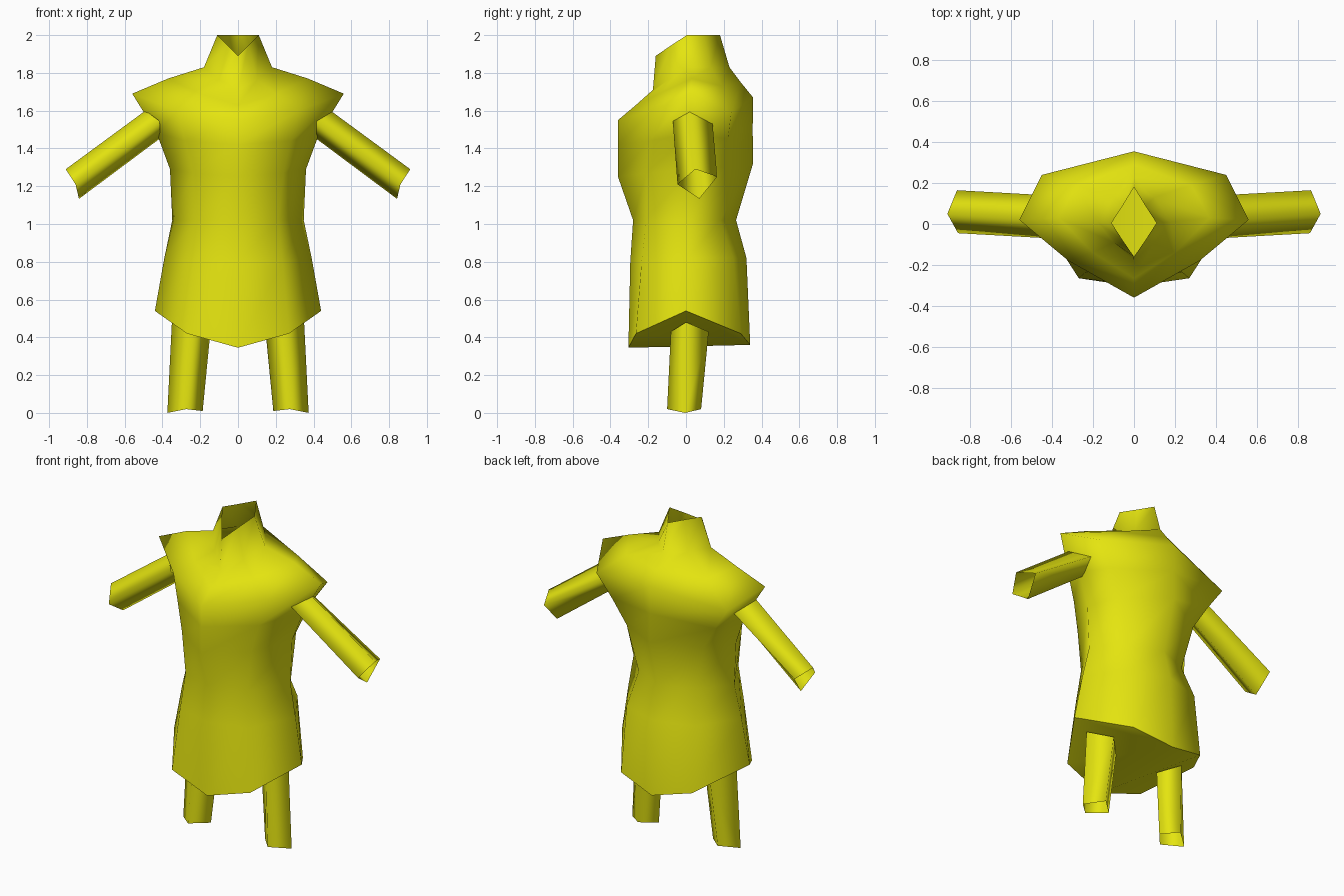
import bpy, bmesh

if "Cube" in bpy.data.objects:
    bpy.data.objects.remove(bpy.data.objects["Cube"])

yellow = bpy.data.materials.new("yellow")
yellow.diffuse_color = (0.78, 0.78, 0.005, 1)
yellow.use_nodes = True
yellow.node_tree.nodes["Principled BSDF"].inputs["Base Color"].default_value = yellow.diffuse_color


def loft(name, rings, closed_start=False):
    """Skin rings of points into a smooth open tube, optionally closing the first ring."""
    bm = bmesh.new()
    loops = [[bm.verts.new(p) for p in ring] for ring in rings]
    n = len(loops[0])
    for a, b in zip(loops, loops[1:]):
        for i in range(n):
            j = (i + 1) % n
            bm.faces.new((a[i], a[j], b[j], b[i]))
    if closed_start:
        # cap folds along its front-to-back line
        first, h = loops[0], n // 2
        bm.faces.new(first[:h + 1])
        bm.faces.new(first[h:] + first[:1])
    bmesh.ops.recalc_face_normals(bm, faces=bm.faces)
    for f in bm.faces:
        f.smooth = True
    if closed_start:
        # crisp hem edge
        for i in range(n):
            bm.edges.get((loops[0][i], loops[0][(i + 1) % n])).smooth = False
    me = bpy.data.meshes.new(name)
    bm.to_mesh(me)
    bm.free()
    me.materials.append(yellow)
    ob = bpy.data.objects.new(name, me)
    bpy.context.collection.objects.link(ob)
    return ob


def full_ring(half):
    """Front-to-back half ring completed by mirroring across x."""
    return half + [(-x, y, z) for x, y, z in half[-2:0:-1]]


# Torso: front, front corner, side, back corner, back; hem up to open collar
torso = [
    [(0, -.305, .345), (.27, -.265, .42), (.44, 0, .54), (.245, .29, .42), (0, .34, .36)],
    [(0, -.295, .80), (.235, -.235, .80), (.39, .01, .82), (.235, .25, .82), (0, .32, .82)],
    [(0, -.28, 1.02), (.215, -.21, 1.02), (.348, .02, 1.02), (.20, .18, 1.02), (0, .265, 1.02)],
    [(0, -.36, 1.25), (.24, -.21, 1.27), (.36, .02, 1.29), (.265, .205, 1.30), (0, .355, 1.32)],
    [(0, -.36, 1.42), (.28, -.195, 1.44), (.43, .03, 1.48), (.355, .222, 1.45), (0, .353, 1.50)],
    [(0, -.36, 1.55), (.32, -.18, 1.60), (.56, .02, 1.69), (.45, .24, 1.59), (0, .355, 1.67)],
    [(0, -.265, 1.63), (.20, -.14, 1.69), (.37, .03, 1.77), (.28, .19, 1.73), (0, .29, 1.75)],
    [(0, -.175, 1.71), (.10, -.09, 1.765), (.18, .01, 1.83), (.10, .13, 1.83), (0, .23, 1.83)],
    [(0, -.16, 1.89), (.055, -.08, 1.945), (.11, .005, 2), (.055, .09, 2), (0, .18, 2)],
]
loft("tunic_torso", [full_ring(r) for r in torso], closed_start=True)

# Limbs: four-sided open sleeves and trouser legs, mirrored
arm = [
    [(.49, .02, 1.60), (.415, -.07, 1.545), (.41, .04, 1.455), (.42, .14, 1.54)],
    [(.912, .05, 1.29), (.86, -.045, 1.21), (.842, .07, 1.133), (.865, .165, 1.25)],
]
leg = [
    [(.35, 0, .48), (.25, -.08, .43), (.15, .02, .39), (.25, .12, .43)],
    [(.374, -.005, 0), (.275, -.10, .02), (.187, 0, .01), (.275, .08, .02)],
]
for side, s in (("right", 1), ("left", -1)):
    for part, rings in (("arm", arm), ("leg", leg)):
        loft(f"{side}_{part}", [[(s * x, y, z) for x, y, z in r] for r in rings])
